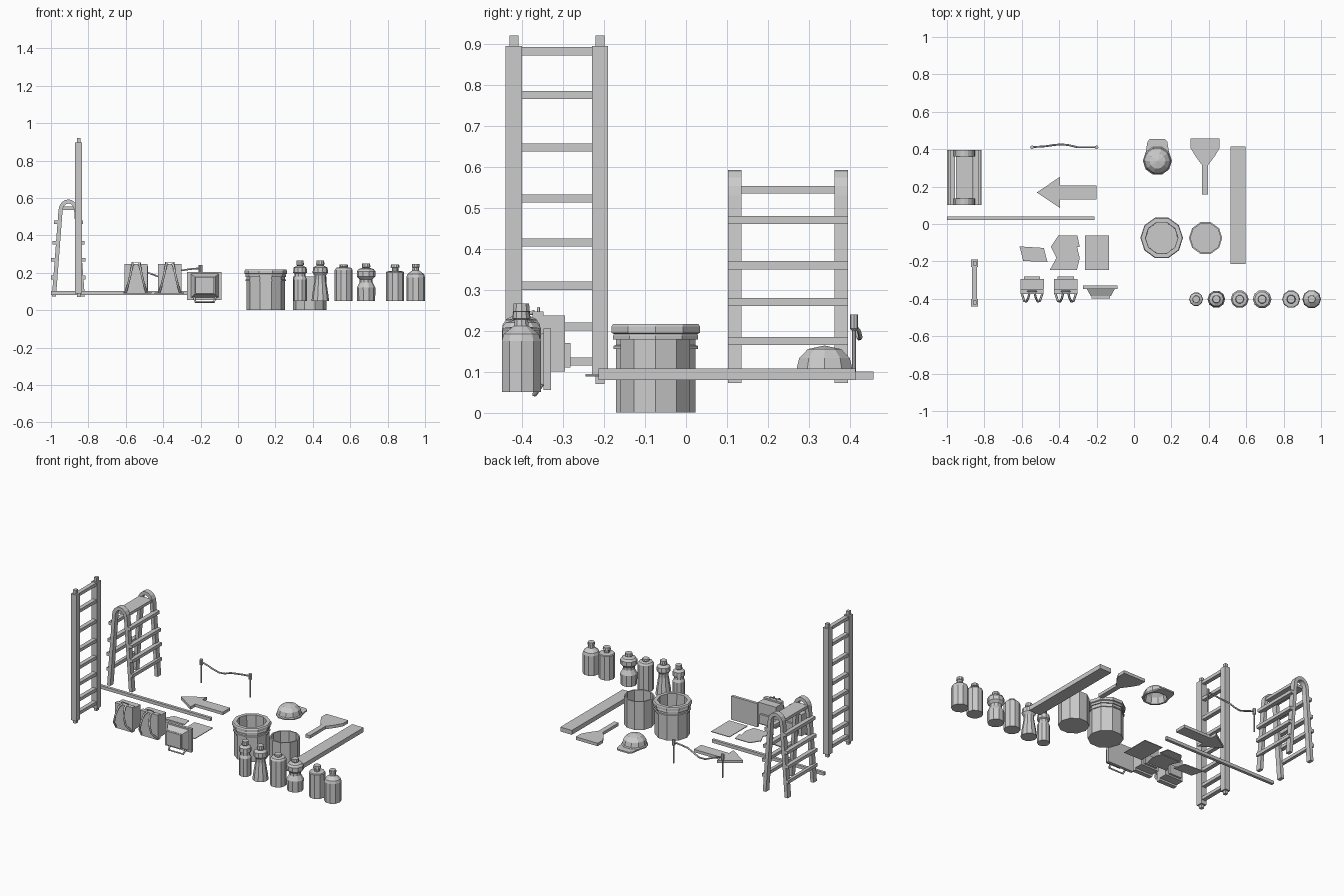
import bpy, bmesh
from math import sin, cos, pi
from mathutils import Vector


def finish(name, bm):
    bmesh.ops.remove_doubles(bm, verts=bm.verts, dist=1e-5)
    bmesh.ops.recalc_face_normals(bm, faces=bm.faces)
    me = bpy.data.meshes.new(name)
    bm.to_mesh(me)
    bm.free()
    ob = bpy.data.objects.new(name, me)
    bpy.context.collection.objects.link(ob)
    return ob


def box(name, x0, x1, y0, y1, z0, z1, front=1.0):
    """Box from limits; front scales the -y face to make a frustum."""
    bm = bmesh.new()
    bmesh.ops.create_cube(bm, size=1)
    c = Vector(((x0 + x1) / 2, (y0 + y1) / 2, (z0 + z1) / 2))
    for v in bm.verts:
        k = front if v.co.y < 0 else 1
        v.co = c + Vector((v.co.x * (x1 - x0) * k, v.co.y * (y1 - y0), v.co.z * (z1 - z0) * k))
    return finish(name, bm)


def prism(name, pts, lo, hi, axis='z'):
    """Extrude an outline along z (xy points) or y (xz points)."""
    bm = bmesh.new()
    P = (lambda a, b, h: (a, b, h)) if axis == 'z' else (lambda a, b, h: (a, h, b))
    f = bm.faces.new([bm.verts.new(P(a, b, lo)) for a, b in pts])
    r = bmesh.ops.extrude_face_region(bm, geom=[f])
    d = Vector(P(0, 0, hi - lo))
    for g in r['geom']:
        if isinstance(g, bmesh.types.BMVert):
            g.co += d
    return finish(name, bm)


def lathe(name, cx, cy, prof, n=10):
    bm = bmesh.new()
    rings = [[bm.verts.new((cx + r * cos(2 * pi * i / n), cy + r * sin(2 * pi * i / n), z))
              for i in range(n)] for r, z in prof]
    for a, b in zip(rings, rings[1:]):
        for i in range(n):
            j = (i + 1) % n
            bm.faces.new((a[i], a[j], b[j], b[i]))
    return finish(name, bm)


def tube(name, pts, r, res=1):
    cu = bpy.data.curves.new(name, 'CURVE')
    cu.dimensions = '3D'
    cu.bevel_depth = r
    cu.bevel_resolution = res
    cu.use_fill_caps = True
    s = cu.splines.new('POLY')
    s.points.add(len(pts) - 1)
    for p, q in zip(s.points, pts):
        p.co = (*q, 1)
    ob = bpy.data.objects.new(name, cu)
    bpy.context.collection.objects.link(ob)
    return ob


# Straight ladder: two rails with end plugs, eight rungs
for y in (-0.42, -0.21):
    box("ladder_rail", -0.871, -0.833, y - 0.02, y + 0.02, 0.09, 0.895)
    box("ladder_end_plug", -0.862, -0.842, y - 0.011, y + 0.011, 0.07, 0.92)
for z in (0.125, 0.21, 0.31, 0.415, 0.523, 0.647, 0.775, 0.882):
    box("ladder_rung", -0.865, -0.839, -0.405, -0.225, z - 0.01, z + 0.01)

# Step ladder: two arched side frames, outside rungs, top plate
SX = -0.907


def arch(t):
    right = [(0.088 - t, 0.072), (0.053 - t, 0.53)]
    arc = [((0.053 - t) * cos(a * pi / 8), 0.53 + (0.062 - t) * sin(a * pi / 8)) for a in range(1, 8)]
    left = [(-x, z) for x, z in reversed(right)]
    return [(SX + x, z) for x, z in right + arc + left]


for y0 in (0.102, 0.362):
    prism("step_ladder_frame", arch(0) + arch(0.022)[::-1], y0, y0 + 0.034, 'y')
for z in (0.175, 0.27, 0.36, 0.47):
    edge = 0.088 - 0.035 * (z - 0.072) / 0.458
    for s in (-1, 1):
        a, b = sorted((SX + s * (edge - 0.008), SX + s * min(edge + 0.02, 0.092)))
        box("step_ladder_rung", a, b, 0.102, 0.396, z - 0.01, z + 0.01)
box("step_ladder_top_plate", SX - 0.045, SX + 0.045, 0.13, 0.368, 0.535, 0.553)

# Long strip and wide plank
box("long_strip", -1.0, -0.21, 0.022, 0.04, 0.082, 0.102)
box("plank", 0.516, 0.597, -0.213, 0.414, 0.08, 0.108)

# Arrow sign
prism("arrow_sign", [(-0.52, 0.168), (-0.395, 0.085), (-0.395, 0.132), (-0.2, 0.132),
                     (-0.2, 0.206), (-0.395, 0.206), (-0.395, 0.253)], 0.082, 0.1)

# Scraper with flared blade
half = [(0.016, 0.158), (0.016, 0.315), (0.05, 0.36), (0.077, 0.405), (0.077, 0.458)]
prism("scraper", [(0.38 + x, y) for x, y in half] + [(0.38 - x, y) for x, y in half[::-1]], 0.081, 0.1)

# Hard hat: shell and rear-facing peak
lathe("hard_hat_shell", 0.125, 0.338, [
    (0.078, 0.092), (0.078, 0.1), (0.072, 0.105), (0.065, 0.133), (0.043, 0.155), (0, 0.164),
    (0, 0.157), (0.04, 0.148), (0.058, 0.13), (0.066, 0.092), (0.078, 0.092)])
prism("hard_hat_peak", [(0.062, 0.38), (0.072, 0.44), (0.085, 0.455), (0.165, 0.455),
                        (0.178, 0.44), (0.188, 0.38), (0.165, 0.4), (0.085, 0.4)], 0.09, 0.099)

# Rope barrier
for x in (-0.545, -0.2):
    lathe("barrier_post", x, 0.41, [(0, 0.09), (0.0045, 0.09), (0.0045, 0.2), (0.01, 0.205),
                                    (0.01, 0.24), (0, 0.24)], 8)
tube("barrier_rope", [(-0.545, 0.412, 0.222), (-0.51, 0.413, 0.212), (-0.47, 0.416, 0.196), (-0.43, 0.422, 0.181),
                      (-0.39, 0.426, 0.183), (-0.35, 0.422, 0.2), (-0.3, 0.41, 0.213),
                      (-0.25, 0.41, 0.22), (-0.2, 0.41, 0.224)], 0.005)

# Buckets: open, ten-sided
lathe("large_bucket", 0.148, -0.074, [
    (0, 0), (0.102, 0), (0.102, 0.155), (0.108, 0.155), (0.108, 0.163), (0.102, 0.165),
    (0.102, 0.178), (0.109, 0.178), (0.109, 0.188), (0.107, 0.192), (0.114, 0.195),
    (0.114, 0.21), (0.11, 0.216), (0.087, 0.216), (0.085, 0.02), (0, 0.02)])
lathe("small_bucket", 0.383, -0.075, [(0, 0), (0.089, 0), (0.089, 0.18), (0.081, 0.18),
                                      (0.081, 0.015), (0, 0.015)])

# Six bottles, each a turned profile (radius, height)
bottles = [
    (0.332, [(0.036, 0.05), (0.036, 0.165), (0.029, 0.18), (0.029, 0.195), (0.037, 0.2),
             (0.035, 0.228), (0.015, 0.237), (0.02, 0.242), (0.019, 0.266)]),
    (0.44, [(0.047, 0.05), (0.042, 0.09), (0.03, 0.165), (0.03, 0.185), (0.041, 0.2),
            (0.039, 0.228), (0.018, 0.238), (0.022, 0.244), (0.02, 0.266)]),
    (0.565, [(0.048, 0.05), (0.048, 0.215), (0.04, 0.226), (0.02, 0.23), (0.023, 0.233), (0.021, 0.245)]),
    (0.685, [(0.048, 0.05), (0.05, 0.12), (0.035, 0.148), (0.035, 0.165), (0.05, 0.18),
             (0.05, 0.207), (0.04, 0.22), (0.018, 0.226), (0.023, 0.231), (0.021, 0.248)]),
    (0.84, [(0.048, 0.05), (0.048, 0.202), (0.044, 0.207), (0.017, 0.21), (0.017, 0.226),
            (0.024, 0.229), (0.021, 0.245)]),
    (0.95, [(0.05, 0.05), (0.05, 0.175), (0.045, 0.192), (0.019, 0.212), (0.017, 0.228),
            (0.021, 0.23), (0.02, 0.247)]),
]
for x, p in bottles:
    lathe("bottle", x, -0.402, [(0, p[0][1])] + p + [(0, p[-1][1])])

# Two backpacks: body, back pocket, handle, shoulder straps
for x in (-0.545, -0.365):
    box("backpack_body", x - 0.063, x + 0.063, -0.348, -0.295, 0.1, 0.237)
    box("backpack_harness_panel", x - 0.062, x + 0.062, -0.375, -0.348, 0.088, 0.247)
    box("backpack_pocket", x - 0.043, x + 0.043, -0.295, -0.282, 0.11, 0.17)
    tube("backpack_handle", [(x - 0.024, -0.36, 0.24), (x - 0.022, -0.36, 0.256),
                             (x + 0.022, -0.36, 0.256), (x + 0.024, -0.36, 0.24)], 0.0035)
    for s in (-1, 1):
        tube("backpack_strap", [(x + s * 0.014, -0.37, 0.245), (x + s * 0.02, -0.395, 0.24),
                                (x + s * 0.03, -0.415, 0.19), (x + s * 0.042, -0.412, 0.14),
                                (x + s * 0.055, -0.372, 0.095)], 0.006)

# Flood light: back plate, tapered housing, lens frame, lower bracket
box("flood_light_plate", -0.272, -0.088, -0.348, -0.33, 0.055, 0.205)
box("flood_light_housing", -0.252, -0.103, -0.385, -0.348, 0.067, 0.195, front=0.72)
box("flood_light_lens", -0.228, -0.128, -0.398, -0.385, 0.088, 0.176)
tube("flood_light_bracket", [(-0.235, -0.352, 0.07), (-0.228, -0.37, 0.044),
                             (-0.128, -0.37, 0.044), (-0.12, -0.352, 0.07)], 0.006)

# Flat and folded sheets
prism("flat_sheet", [(-0.263, -0.245), (-0.133, -0.245), (-0.133, -0.062), (-0.263, -0.062)], 0.09, 0.094)
prism("folded_sheet_a", [(-0.445, -0.12), (-0.305, -0.12), (-0.29, -0.182), (-0.305, -0.245),
                         (-0.45, -0.245), (-0.415, -0.182)], 0.088, 0.092)
prism("folded_sheet_b", [(-0.445, -0.122), (-0.29, -0.122), (-0.302, -0.062), (-0.405, -0.062)], 0.091, 0.095)
prism("folded_sheet_c", [(-0.612, -0.12), (-0.482, -0.128), (-0.463, -0.202), (-0.592, -0.198)], 0.09, 0.096)
